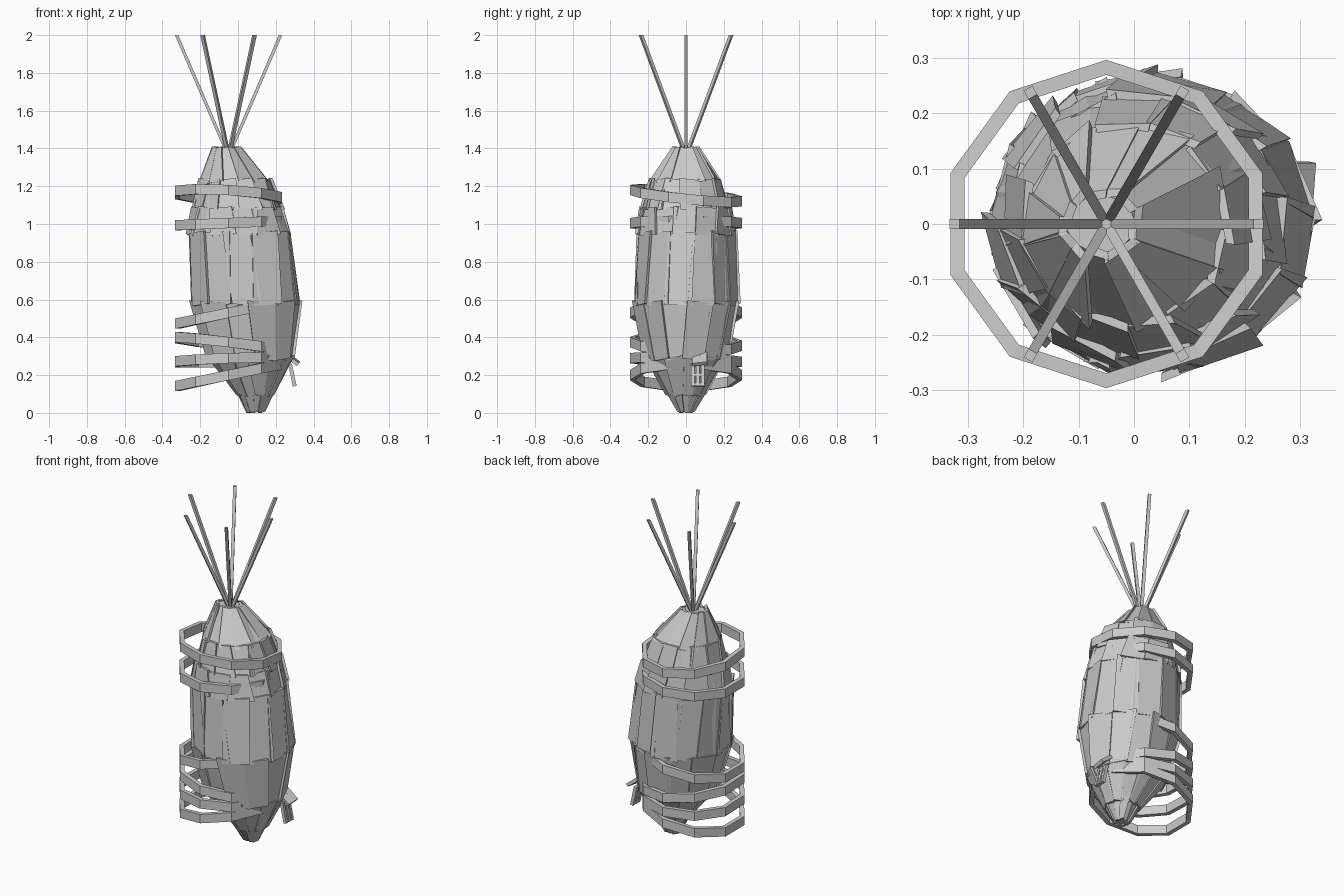
import bpy, bmesh, math, random
from mathutils import Vector, Matrix

if "Cube" in bpy.data.objects:
    bpy.data.objects.remove(bpy.data.objects["Cube"])

random.seed(4)
SIDES = 13


def finish(bm, name):
    bmesh.ops.recalc_face_normals(bm, faces=bm.faces)
    me = bpy.data.meshes.new(name)
    bm.to_mesh(me)
    bm.free()
    ob = bpy.data.objects.new(name, me)
    bpy.context.collection.objects.link(ob)
    return ob


def loft(bm, rings):
    """Skin a list of point rings and cap both ends."""
    vs = [[bm.verts.new(p) for p in r] for r in rings]
    n = len(vs[0])
    for a, b in zip(vs, vs[1:]):
        for i in range(n):
            j = (i + 1) % n
            bm.faces.new((a[i], a[j], b[j], b[i]))
    bm.faces.new(vs[0][::-1])
    bm.faces.new(vs[-1])


def box(bm, size, center, rot=Matrix()):
    m = Matrix.Translation(center) @ rot @ Matrix.Diagonal((*size, 1))
    bmesh.ops.create_cube(bm, size=1, matrix=m)


# Body sections: height, centre x, radius x, radius y
SECTIONS = [(0.01, 0.09, 0.04, 0.035), (0.10, 0.09, 0.09, 0.10),
            (0.29, 0.06, 0.225, 0.215), (0.58, 0.035, 0.29, 0.272),
            (0.95, 0.005, 0.27, 0.255), (1.08, 0.0, 0.235, 0.235),
            (1.23, -0.015, 0.185, 0.185), (1.40, -0.06, 0.07, 0.06)]


def point(sec, ang, off=0.0):
    z, cx, rx, ry = sec
    return Vector((cx + (rx + off) * math.cos(ang), (ry + off) * math.sin(ang), z))


# Inner shell
bm = bmesh.new()
loft(bm, [[point(s, math.tau * i / SIDES, -0.008) for i in range(SIDES)]
          for s in SECTIONS])
finish(bm, "body_core")

# Overlapping bark plates, slightly irregular
bm = bmesh.new()
for k, (lo, hi) in enumerate(zip(SECTIONS, SECTIONS[1:])):
    for i in range(SIDES):
        mid = math.tau * (i + 0.25 * k) / SIDES
        half = math.pi / SIDES * 1.12
        lift = random.uniform(-0.002, 0.012)
        twist = random.uniform(-0.06, 0.06)
        skew = random.uniform(-0.008, 0.008)
        layers = []
        for depth in (-0.016, 0.0):
            ring = []
            for sec, side, t in ((lo, -1, -1), (lo, 1, -1), (hi, 1, 1), (hi, -1, 1)):
                p = point(sec, mid + side * half + t * twist,
                          lift + depth + side * skew)
                p.z += t * 0.008 + side * skew
                p.z = min(max(p.z, 0.0), 1.41)
                ring.append(p)
            layers.append(ring)
        loft(bm, layers)
finish(bm, "bark_plates")

# Tilted ten-sided bands: centre height, tilt along x, tilt along y
BANDS = [(1.15, -0.018, -0.03), (1.005, 0.012, 0.0), (0.53, 0.06, 0.0),
         (0.365, -0.035, -0.01), (0.28, 0.01, -0.01), (0.20, 0.06, 0.0)]
for n, (z, a, b) in enumerate(BANDS):
    bm = bmesh.new()
    rows = []
    for i in range(10):
        t = math.pi / 2 + math.tau * i / 10
        zc = z + a * math.cos(t) + b * math.sin(t)
        rows.append([bm.verts.new((-0.05 + r * math.cos(t), r * math.sin(t), zc + h))
                     for r, h in ((0.297, -0.027), (0.297, 0.027),
                                  (0.270, 0.027), (0.270, -0.027))])
    for i in range(10):
        p, q = rows[i], rows[(i + 1) % 10]
        for j in range(4):
            k = (j + 1) % 4
            bm.faces.new((p[j], p[k], q[k], q[j]))
    finish(bm, f"wrap_band_{n + 1}")

# Six splayed square rods on top
bm = bmesh.new()
base = Vector((-0.05, 0, 1.36))
for i in range(6):
    t = math.tau * i / 6
    radial = Vector((math.cos(t), math.sin(t), 0))
    side = Vector((-math.sin(t), math.cos(t), 0)) * 0.009
    tip = Vector((-0.05, 0, 2.0)) + radial * 0.275
    corners = [side + radial * 0.009, -side + radial * 0.009,
               -side - radial * 0.009, side - radial * 0.009]
    loft(bm, [[base + c for c in corners], [tip + c for c in corners]])
finish(bm, "top_rods")

# Small barred window leaning off the lower right
lean = Matrix.Rotation(math.radians(-12), 4, 'Y')
origin = Vector((0.288, 0.062, 0.20))
bm = bmesh.new()
for y in (-0.027, 0.0, 0.027):
    box(bm, (0.02, 0.018, 0.12), origin + Vector((0, y, 0)), lean)
for z in (-0.052, 0.0, 0.052):
    box(bm, (0.016, 0.07, 0.014), origin + lean @ Vector((0, 0, z)), lean)
finish(bm, "window_frame")

# Window hood
bm = bmesh.new()
box(bm, (0.085, 0.08, 0.02), (0.287, 0.072, 0.285),
    Matrix.Rotation(math.radians(38), 4, 'Y') @ Matrix.Rotation(0.12, 4, 'X'))
finish(bm, "window_hood")
